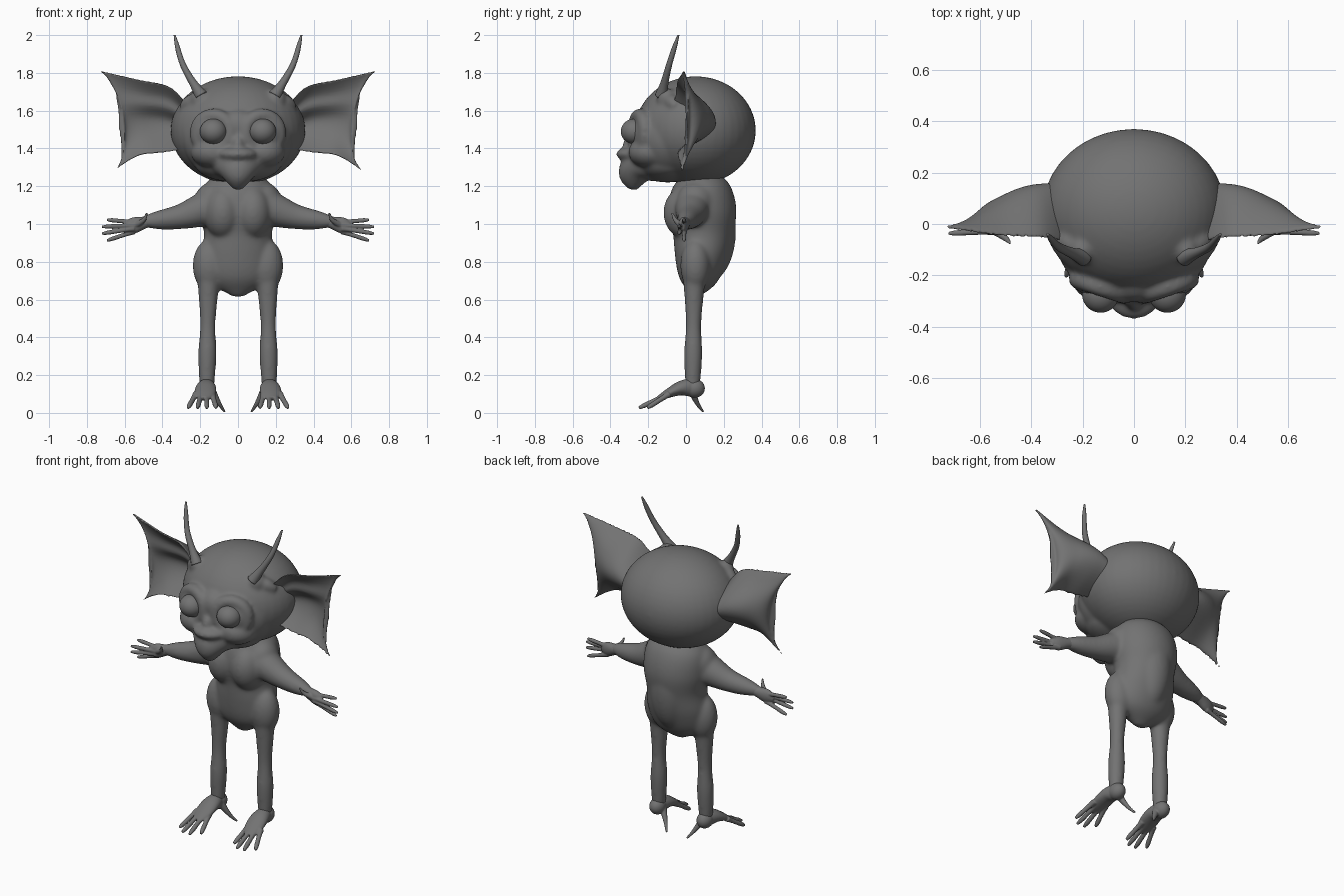
import bpy, bmesh, math
from mathutils import Vector, Matrix

default_cube = bpy.data.objects.get("Cube")
if default_cube:
    bpy.data.objects.remove(default_cube, do_unlink=True)

shade = .17
grey = (shade, shade, shade, 1)
skin = bpy.data.materials.new("dark grey skin")
skin.use_nodes = True
skin.diffuse_color = grey
skin.node_tree.nodes["Principled BSDF"].inputs["Base Color"].default_value = grey

SIDES = {"left": 1, "right": -1}
ALONG_Y = Vector((0, 1, 0))
ALONG_Z = Vector((0, 0, 1))


def spline(values, t):
    """Smooth curve through numbers or vectors, t from 0 to 1."""
    last = len(values) - 1
    i = min(int(t * last), last - 1)
    f = t * last - i
    a, b, c, d = [values[max(0, min(last, k))] for k in range(i - 1, i + 3)]
    cubic = (b - c) * 3 + d - a
    square = a * 2 - b * 5 + c * 4 - d
    return b + (c - a + (square + cubic * f) * f) * (f / 2)


def loft(bm, rings):
    """Skin a list of rings and close both ends."""
    rows = [[bm.verts.new(p) for p in ring] for ring in rings]
    faces = [bm.faces.new(rows[0]), bm.faces.new(rows[-1])]
    for low, high in zip(rows, rows[1:]):
        for i in range(len(low)):
            faces.append(bm.faces.new((low[i - 1], low[i], high[i], high[i - 1])))
    bmesh.ops.recalc_face_normals(bm, faces=faces)


def tube(bm, path, radii, side=1, depths=None, ref=ALONG_Y, steps=32, sides=24):
    """Tube along a path; depths are the radii towards ref, if not round."""
    points = [Vector((x * side, y, z)) for x, y, z in path]
    times = [i / steps for i in range(steps + 1)]
    line = [spline(points, t) for t in times]
    rings = []
    for i, t in enumerate(times):
        heading = line[min(i + 1, steps)] - line[max(i - 1, 0)]
        across = heading.cross(ref).normalized()
        up = across.cross(heading).normalized()
        wide = across * spline(radii, t)
        deep = up * spline(depths or radii, t)
        angles = [math.tau * k / sides for k in range(sides)]
        rings.append([line[i] + wide * math.cos(a) + deep * math.sin(a) for a in angles])
    loft(bm, rings)


def digit(bm, root, tip, thickness, side, ref):
    """Slim finger or toe with a blunt end."""
    profile = [thickness * k for k in (1.4, 1.1, 1, 1, .6)]
    tube(bm, (root, tip), profile, side, ref=ref, sides=12)


def ball(bm, centre, radii, side=1):
    x, y, z = centre
    place = Matrix.Translation((x * side, y, z)) @ Matrix.Diagonal((*radii, 1))
    bmesh.ops.create_uvsphere(bm, u_segments=40, v_segments=24, radius=1, matrix=place)


def finish(bm, name, voxel=0, smooth=0):
    """Make the object; with a voxel size, melt its volumes into one skin."""
    mesh = bpy.data.meshes.new(name)
    bm.to_mesh(mesh)
    bm.free()
    mesh.materials.append(skin)
    for face in mesh.polygons:
        face.use_smooth = True
    part = bpy.data.objects.new(name, mesh)
    bpy.context.collection.objects.link(part)
    if voxel:
        fuse = part.modifiers.new("fuse", 'REMESH')
        fuse.mode = 'VOXEL'
        fuse.voxel_size = voxel
        fuse.use_smooth_shade = True
        soften = part.modifiers.new("soften", 'SMOOTH')
        soften.factor = .5
        soften.iterations = smooth


# Body: torso, hunched back, hips, chest, shoulders, arms and legs
bm = bmesh.new()
tube(bm, [(0, .05, .615), (0, .09, .95), (0, .07, 1.28)],
     [.03, .16, .19, .18, .2, .185, .1], depths=[.02, .1, .14, .16, .18, .155, .08], sides=40)
ball(bm, (0, .13, .97), (.13, .135, .27))
for side in SIDES.values():
    ball(bm, (.15, .05, .78), (.09, .08, .14), side)
    ball(bm, (.08, 0, 1.06), (.1, .12, .14), side)
    ball(bm, (.14, .05, 1.12), (.09, .1, .1), side)
    tube(bm, [(.1, .04, 1.11), (.3, .02, 1.04), (.52, -.01, 1.01)],
         [.1, .09, .068, .05, .024], side)
    tube(bm, [(.155, .045, .8), (.165, .035, .12)],
         [.06, .06, .05, .041, .049, .044, .037], side)
finish(bm, "body", voxel=.009, smooth=22)

# Head: cranium, face, jaw, brow, lips, nose and pointed chin
bm = bmesh.new()
ball(bm, (0, .05, 1.495), (.357, .32, .287))
ball(bm, (0, -.09, 1.45), (.295, .205, .23))
ball(bm, (0, -.1, 1.32), (.23, .17, .1))
ball(bm, (0, -.22, 1.52), (.1, .085, .09))
ball(bm, (0, -.265, 1.37), (.11, .105, .045))
ball(bm, (0, -.27, 1.42), (.04, .065, .06))
tube(bm, [(0, -.2, 1.34), (0, -.27, 1.27), (0, -.28, 1.18)],
     [.16, .13, .075, .02], depths=[.1, .1, .075, .02])
for side in SIDES.values():
    # Eye socket with a raised rim
    turns = [math.tau * k / 12 for k in range(13)]
    rim = [(.13 + .09 * math.cos(t), -.245 + .03 * math.cos(t), 1.485 + .09 * math.sin(t))
           for t in turns]
    tube(bm, rim, [.037, .037], side)
    ball(bm, (.13, -.21, 1.48), (.11, .08, .11), side)
    # Cheek and swelling at the horn root
    ball(bm, (.13, -.19, 1.38), (.12, .115, .085), side)
    ball(bm, (.2, -.1, 1.66), (.055, .055, .06), side)
    # Ridge from the horn to the ear
    tube(bm, [(.2, -.1, 1.67), (.3, -.05, 1.62)], [.02, .04, .02], side)
finish(bm, "head", voxel=.009, smooth=18)

# Ear: wide scalloped fan, rounded behind and hollow in front
ear_top = [Vector(p) for p in ((.25, -.07, 1.61), (.36, -.05, 1.725), (.53, -.04, 1.765), (.735, -.01, 1.812))]
ear_low = [Vector(p) for p in ((.26, -.03, 1.4), (.4, -.04, 1.378), (.53, -.04, 1.36), (.662, -.02, 1.278))]


def ear_ring(u, side, rows=24):
    """Closed cross-section: up the back, then down the front."""
    top, low = spline(ear_top, u), spline(ear_low, u)
    bulge = .03 + .17 * (1 - u ** 3)
    ring = []
    for k in range(2 * rows + 2):
        back = k <= rows
        v = (k if back else 2 * rows + 1 - k) / rows
        arch = max(0, math.sin(math.pi * v))
        fold = .22 * math.exp(-((v - .68) / .12) ** 2)
        point = low.lerp(top, v)
        point.x = side * (point.x - .095 * u ** 3 * arch ** .6)
        point.y += bulge * arch + .007 if back else bulge * arch * (.6 - fold) - .007
        ring.append(point)
    return ring


for label, side in SIDES.items():
    bm = bmesh.new()
    loft(bm, [ear_ring(k / 24, side) for k in range(25)])
    finish(bm, label + "_ear", voxel=.006, smooth=6)

    bm = bmesh.new()
    ball(bm, (.13, -.273, 1.49), (.072, .072, .067), side)
    finish(bm, label + "_eye")

    # Horn: curls outward, then rises to a point
    bm = bmesh.new()
    tube(bm, [(.195, -.13, 1.68), (.29, -.09, 1.84), (.336, -.04, 2)],
         [.034, .021, .016, .013, .005], side)
    finish(bm, label + "_horn")

    hand, foot = bmesh.new(), bmesh.new()

    # Palm, heel and instep
    tube(hand, [(.45, 0, 1.02), (.6, -.02, .98)], [.03, .032, .042, .018],
         side, depths=[.03, .03, .026, .012])
    ball(foot, (.165, .045, .13), (.046, .055, .05), side)
    tube(foot, [(.165, .06, .13), (.17, -.03, .13), (.18, -.15, .075)], [.03, .044, .055, .055, .03],
         side, depths=[.03, .046, .038, .024, .012], ref=ALONG_Z)

    # Four fingers and four toes, each fanned out around the middle
    for k in range(4):
        fan = k / 3 - .5
        bend = fan * fan
        digit(hand, (.55, -.03 + .08 * bend, .985 - .05 * fan),
              (.725 - .12 * bend, -.04 + .12 * bend, .967 - .11 * fan), .0115, side, ALONG_Y)
        digit(foot, (.18 + .085 * fan, -.09, .1),
              (.19 + .15 * fan, -.255 + .2 * bend, .026), .0135, side, ALONG_Z)

    # Thumb and back spur
    tube(hand, [(.55, -.02, .99), (.5, -.055, 1.02), (.482, -.075, 1.06)], [.018, .012, .005], side)
    tube(foot, [(.14, .03, .12), (.1, .06, .05), (.07, .092, .005)], [.022, .012, .006], side)
    finish(hand, label + "_hand", voxel=.0045, smooth=3)
    finish(foot, label + "_foot", voxel=.0045, smooth=3)
